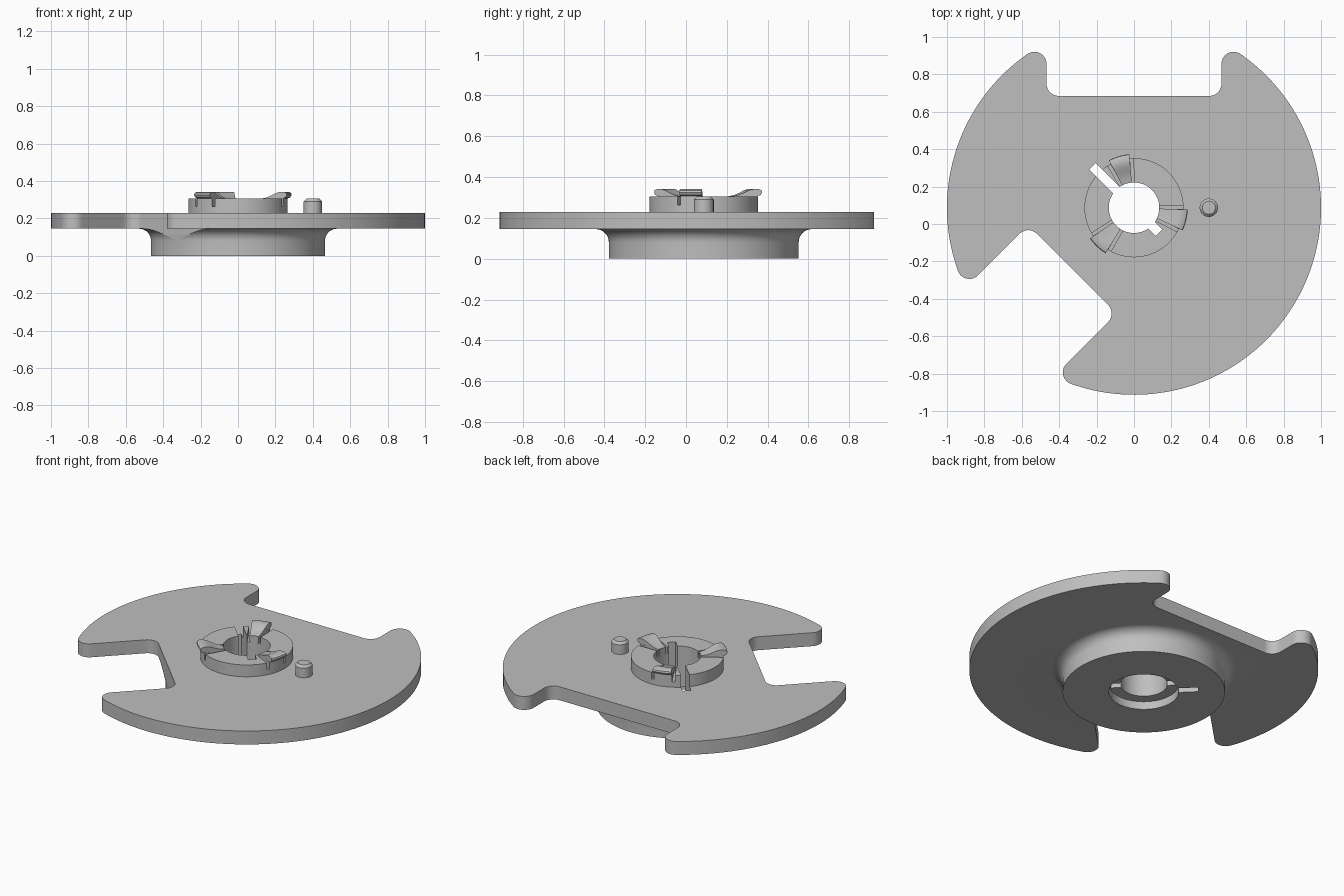
import bpy, bmesh
from math import radians, sin, cos, atan2, sqrt, pi
from mathutils import Vector, Matrix

cube = bpy.data.objects.get("Cube")
if cube:
    bpy.data.objects.remove(cube, do_unlink=True)

CENTRE = Vector((0, 0.087, 0))   # axis of the disc
R = 0.065                        # radius of every fillet

grey = bpy.data.materials.new("grey_plastic")
grey.use_nodes = True
grey.diffuse_color = (0.52, 0.52, 0.52, 1)
grey.node_tree.nodes["Principled BSDF"].inputs["Base Color"].default_value = (0.52, 0.52, 0.52, 1)


def add_object(name, bm):
    bmesh.ops.recalc_face_normals(bm, faces=bm.faces)
    mesh = bpy.data.meshes.new(name)
    bm.to_mesh(mesh)
    bm.free()
    mesh.materials.append(grey)
    obj = bpy.data.objects.new(name, mesh)
    obj.location = CENTRE
    bpy.context.collection.objects.link(obj)
    return obj


def activate(obj):
    bpy.ops.object.select_all(action='DESELECT')
    obj.select_set(True)
    bpy.context.view_layer.objects.active = obj


def smooth(obj):
    activate(obj)
    bpy.ops.object.shade_smooth_by_angle(angle=radians(30))


def arc(cx, cy, r, start, end, n):
    return [(cx + r * cos(start + (end - start) * i / n),
             cy + r * sin(start + (end - start) * i / n)) for i in range(n + 1)]


def lathe(name, profile, start=0, end=2 * pi, n=128):
    """Sweep a closed (radius, z) profile about the axis; cap partial sweeps."""
    full = end - start > 6.28
    bm = bmesh.new()
    rings = []
    for i in range(n if full else n + 1):
        a = start + (end - start) * i / n
        rings.append([bm.verts.new((r * cos(a), r * sin(a), z)) for r, z in profile])
    for i in range(n):
        p, q = rings[i], rings[(i + 1) % len(rings)]
        for j in range(len(profile)):
            k = (j + 1) % len(profile)
            bm.faces.new((p[j], p[k], q[k], q[j]))
    if not full:
        bm.faces.new(rings[0])
        bm.faces.new(rings[-1])
    return add_object(name, bm)


def box(name, r0, r1, width, z0, z1, angle):
    """A radial bar from r0 to r1, turned to the given angle."""
    bm = bmesh.new()
    bmesh.ops.create_cube(bm, size=1)
    bm.transform(Matrix.Rotation(angle, 4, 'Z')
                 @ Matrix.Translation(((r0 + r1) / 2, 0, (z0 + z1) / 2))
                 @ Matrix.Diagonal((r1 - r0, width, z1 - z0, 1)))
    return add_object(name, bm)


def cut(obj, tool, operation='DIFFERENCE'):
    activate(obj)
    mod = obj.modifiers.new("cut", 'BOOLEAN')
    mod.operation, mod.object, mod.solver = operation, tool, 'EXACT'
    bpy.ops.object.modifier_apply(modifier=mod.name)
    bpy.data.objects.remove(tool, do_unlink=True)


def notch(angle, depth, half):
    """Outline of one rounded notch, and the half angle it takes from the rim."""
    tip = sqrt((1 - R) ** 2 - (half + R) ** 2)
    spread = atan2(half + R, tip)
    side = arc(tip, half + R, R, spread, -pi / 2, 14)
    side += arc(depth + R, half - R, R, pi / 2, pi, 10)
    local = [(u, -v) for u, v in side] + side[::-1]
    c, s = cos(angle), sin(angle)
    return [(u * c - v * s, u * s + v * c) for u, v in local], spread


# Disc outline: round rim with a wide straight notch and a diagonal notch
A, B = radians(90), radians(225)
wide, wide_spread = notch(A, 0.598, 0.4675)
diagonal, diagonal_spread = notch(B, 0.4655, 0.334)
outline = (wide + arc(0, 0, 1, A + wide_spread, B - diagonal_spread, 36)[1:-1]
           + diagonal + arc(0, 0, 1, B + diagonal_spread, A + 2 * pi - wide_spread, 90)[1:-1])
bm = bmesh.new()
face = bm.faces.new([bm.verts.new((x, y, -0.1)) for x, y in outline])
top = bmesh.ops.extrude_face_region(bm, geom=[face])["geom"]
bmesh.ops.translate(bm, vec=(0, 0, 0.7), verts=[v for v in top if isinstance(v, bmesh.types.BMVert)])
prism = add_object("outline_tool", bm)

# Body: lower hub with counterbore, flared neck, disc and raised ring
profile = [(0.2, 0), (0.465, 0)]
profile += arc(0.465 + R, 0.145 - R, R, pi, pi / 2, 8)
profile += [(1.1, 0.145), (1.1, 0.23), (0.265, 0.23), (0.265, 0.305),
            (0.135, 0.305), (0.135, 0.05), (0.2, 0.05)]
body = lathe("disc_body", profile)
cut(body, prism, 'INTERSECT')

# Key slot through the hub
cut(body, box("slot_tool", -0.19, 0.314, 0.048, -0.1, 0.5, radians(135)))

# Three hooked claws on the ring, with a thin relief slot at each side
claw = [(0.137, 0.27), (0.137, 0.306), (0.17, 0.312), (0.2, 0.324), (0.225, 0.336),
        (0.245, 0.341), (0.272, 0.341), (0.284, 0.335), (0.287, 0.325),
        (0.28, 0.312), (0.264, 0.306), (0.264, 0.27)]
for i in range(3):
    first, last = radians(-25 + 120 * i), radians(-2 + 120 * i)
    for edge in (first - 0.04, last + 0.04):
        cut(body, box("relief_tool", 0.12, 0.3, 0.017, 0.263, 0.4, edge))
    smooth(lathe(f"claw_{i + 1}", claw, first, last, 8))
smooth(body)

# Locating pin with a chamfered top
bpy.ops.mesh.primitive_cylinder_add(vertices=40, radius=0.049, depth=0.11,
                                    location=CENTRE + Vector((0.4, 0, 0.25)))
pin = bpy.context.object
pin.name = "locating_pin"
pin.data.materials.append(grey)
bevel = pin.modifiers.new("chamfer", 'BEVEL')
bevel.width, bevel.segments = 0.014, 1
bevel.limit_method, bevel.angle_limit = 'ANGLE', radians(40)
bpy.ops.object.modifier_apply(modifier=bevel.name)
smooth(pin)
